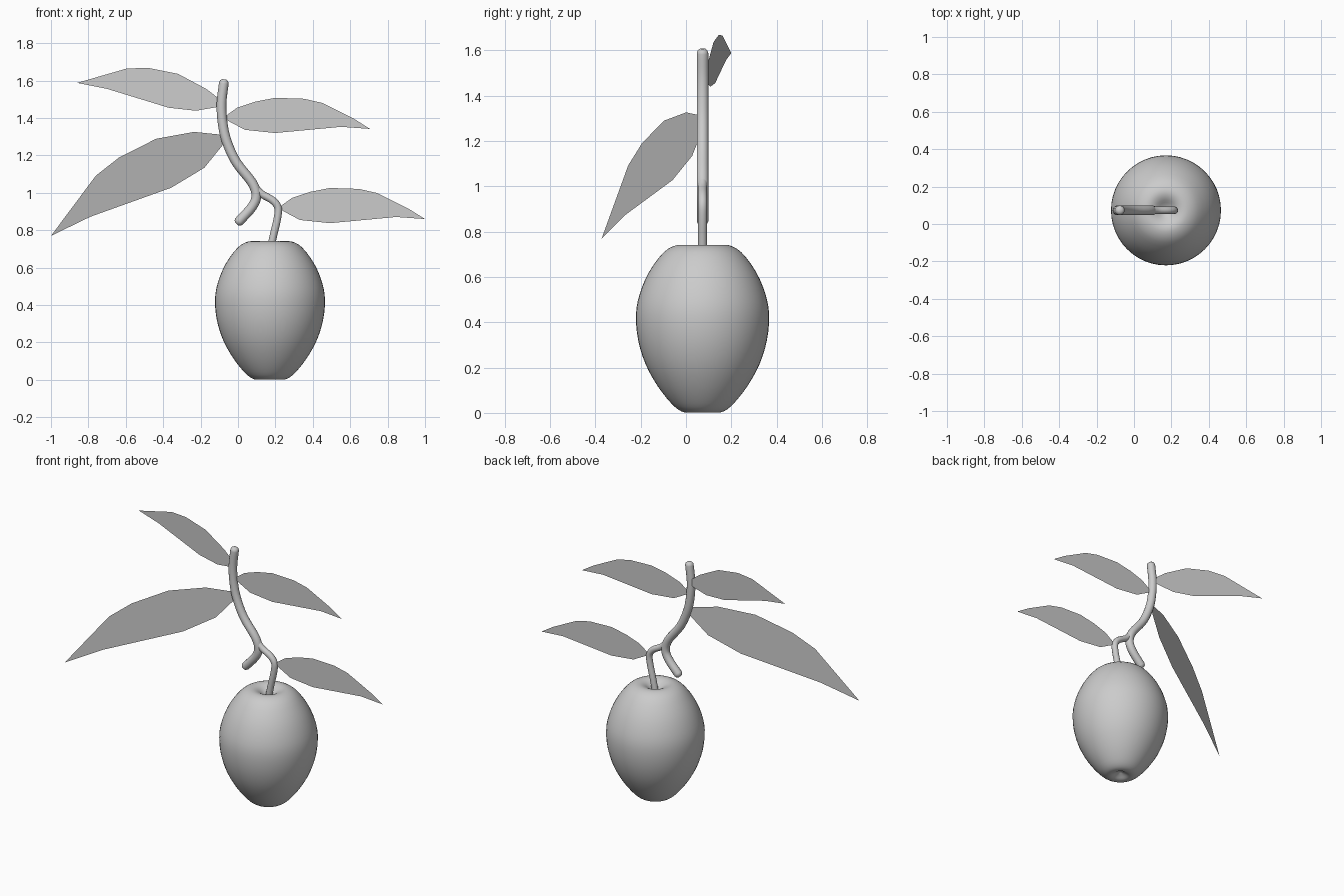
import bpy, bmesh, math
from mathutils import Vector

if "Cube" in bpy.data.objects:
    bpy.data.objects.remove(bpy.data.objects["Cube"])

CX, CY = 0.171, 0.073          # fruit axis

grey = bpy.data.materials.new("plain grey")
grey.diffuse_color = (0.6, 0.6, 0.6, 1)
grey.use_nodes = True
grey.node_tree.nodes["Principled BSDF"].inputs["Base Color"].default_value = grey.diffuse_color


def smooth_path(pts, steps=4):
    """Catmull-Rom interpolation through 2D points."""
    p = [Vector(q) for q in pts]
    p = [p[0] * 2 - p[1]] + p + [p[-1] * 2 - p[-2]]
    out = []
    for a, b, c, d in zip(p, p[1:], p[2:], p[3:]):
        for i in range(steps):
            t = i / steps
            out.append(0.5 * (2 * b + (c - a) * t + (2 * a - 5 * b + 4 * c - d) * t * t
                              + (3 * b - a - 3 * c + d) * t ** 3))
    return out + [p[-2]]


def add_object(name, bm, smooth):
    mesh = bpy.data.meshes.new(name)
    bm.to_mesh(mesh)
    bm.free()
    mesh.materials.append(grey)
    for f in mesh.polygons:
        f.use_smooth = smooth
    ob = bpy.data.objects.new(name, mesh)
    bpy.context.collection.objects.link(ob)
    return ob


def tube(name, pts, radius, sides=14):
    """Round twig in the plane y = CY with softly rounded ends."""
    path = smooth_path(pts)
    a = (path[0] - path[1]).normalized()
    b = (path[-1] - path[-2]).normalized()
    ends = [(0.85, 0.45), (0.6, 0.8), (0.2, 0.98)]
    rings = [(path[0] + a * radius * h, s, -a) for h, s in ends]
    for i, p in enumerate(path):
        d = path[min(i + 1, len(path) - 1)] - path[max(i - 1, 0)]
        rings.append((p, 1, d.normalized()))
    rings += [(path[-1] + b * radius * h, s, b) for h, s in reversed(ends)]
    bm = bmesh.new()
    loops = []
    for p, s, d in rings:
        loop = []
        for k in range(sides):
            ang = 2 * math.pi * k / sides
            u, v = math.cos(ang) * radius * s, math.sin(ang) * radius * s
            loop.append(bm.verts.new((p.x - d.y * u, CY + v, p.y + d.x * u)))
        loops.append(loop)
    for l, m in zip(loops, loops[1:]):
        for k in range(sides):
            n = (k + 1) % sides
            bm.faces.new((l[k], l[n], m[n], m[k]))
    bm.faces.new(loops[0])
    bm.faces.new(loops[-1])
    bmesh.ops.recalc_face_normals(bm, faces=bm.faces)
    return add_object(name, bm, True)


def leaf(name, outline, y0, slope, shift=(0, 0)):
    """Flat upright leaf; its plane is y = y0 + slope * x."""
    bm = bmesh.new()
    verts = [bm.verts.new((x + shift[0], y0 + slope * x, z + shift[1])) for x, z in outline]
    face = bm.faces.new(verts)
    face.normal_update()
    if face.normal.y > 0:
        face.normal_flip()
    return add_object(name, bm, False)


# Fruit: lathed profile with a dimple at top and bottom
profile = [(0, 0.03), (0.03, 0.016), (0.06, 0.002), (0.096, 0.008), (0.139, 0.043),
           (0.198, 0.118), (0.251, 0.214), (0.284, 0.32), (0.294, 0.43), (0.278, 0.523),
           (0.236, 0.622), (0.172, 0.708), (0.115, 0.74), (0.07, 0.735), (0.03, 0.708), (0, 0.695)]
bm = bmesh.new()
verts = [bm.verts.new((max(p.x, 0), 0, max(p.y, 0))) for p in smooth_path(profile, 3)]
edges = [bm.edges.new(e) for e in zip(verts, verts[1:])]
bmesh.ops.spin(bm, geom=verts + edges, cent=(0, 0, 0), axis=(0, 0, 1),
               angle=2 * math.pi, steps=48)
bmesh.ops.remove_doubles(bm, verts=bm.verts, dist=0.0005)
bmesh.ops.recalc_face_normals(bm, faces=bm.faces)
fruit = add_object("fruit", bm, True)
fruit.location = (CX, CY, 0)

# Twig and the thinner fruit stalk
tube("twig", [(-0.076, 1.585), (-0.088, 1.48), (-0.083, 1.38), (-0.062, 1.28), (-0.01, 1.165),
              (0.075, 1.055), (0.098, 0.985), (0.075, 0.925), (0.008, 0.85)], 0.026)
tube("fruit_stalk", [(0.085, 1.035), (0.125, 0.995), (0.185, 0.96), (0.214, 0.92),
                     (0.21, 0.86), (0.19, 0.775), (0.172, 0.69)], 0.02)

# Leaves
right_leaf = [(-0.075, 1.405), (-0.005, 1.455), (0.09, 1.487), (0.198, 1.508), (0.353, 1.503),
              (0.45, 1.481), (0.62, 1.396), (0.706, 1.342), (0.551, 1.353), (0.198, 1.32),
              (0.037, 1.337), (-0.053, 1.385)]
leaf("upper_right_leaf", right_leaf, CY, 0)
leaf("lower_right_leaf", right_leaf, CY, 0, (0.294, -0.482))
leaf("upper_left_leaf",
     [(-0.861, 1.588), (-0.594, 1.665), (-0.48, 1.668), (-0.32, 1.636), (-0.17, 1.556),
      (-0.107, 1.508), (-0.085, 1.48), (-0.115, 1.458), (-0.225, 1.439), (-0.37, 1.455),
      (-0.70, 1.556)], 0.075, -0.145)
leaf("large_left_leaf",
     [(-1.0, 0.77), (-0.76, 1.092), (-0.636, 1.189), (-0.438, 1.289), (-0.235, 1.326),
      (-0.10, 1.312), (-0.065, 1.29), (-0.086, 1.25), (-0.18, 1.134), (-0.358, 1.027),
      (-0.79, 0.872)], 0.115, 0.487)
